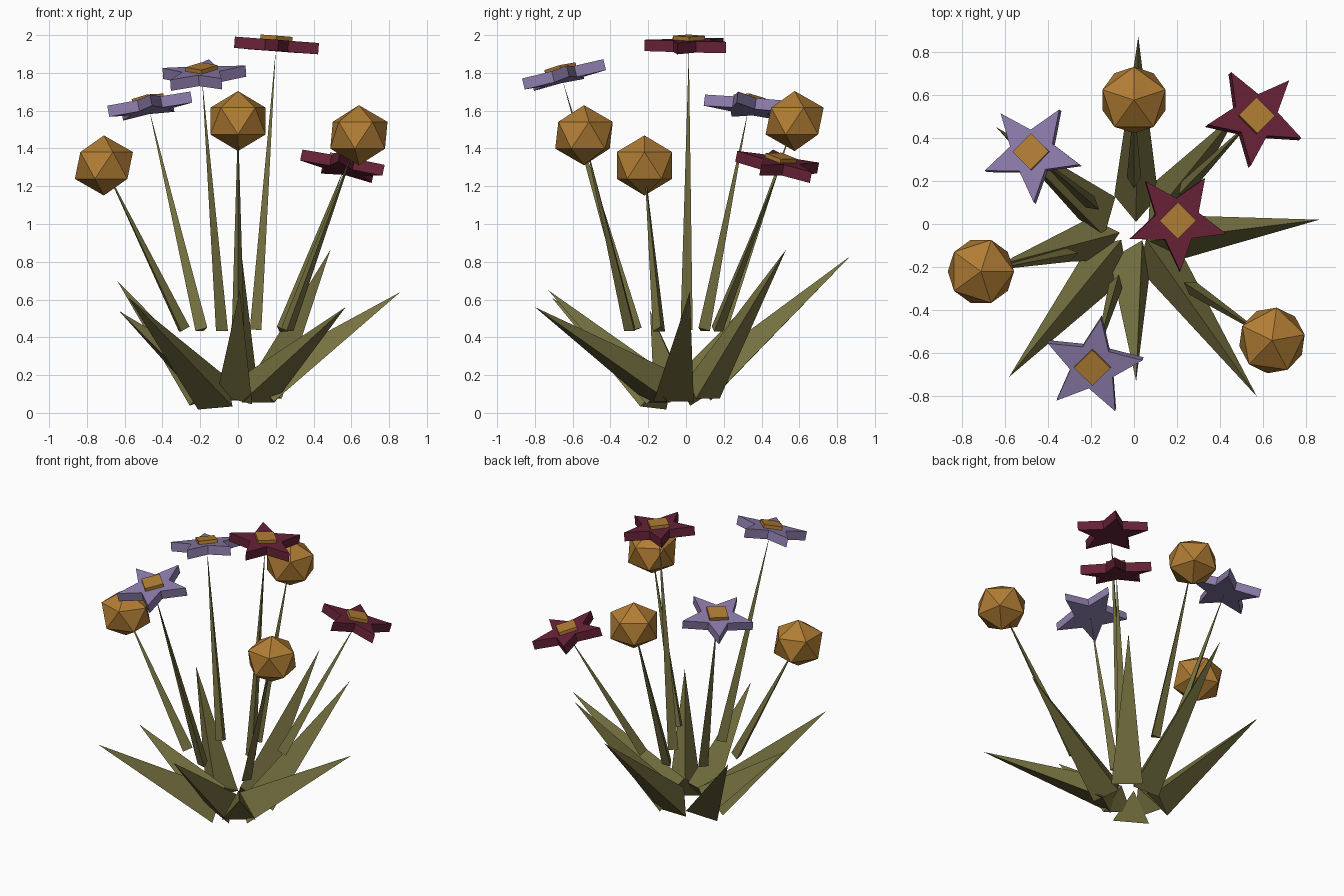
import bpy, math
from mathutils import Vector, Matrix

if "Cube" in bpy.data.objects:
    bpy.data.objects.remove(bpy.data.objects["Cube"])


def material(name, rgb):
    m = bpy.data.materials.new(name)
    m.diffuse_color = (*rgb, 1)
    m.use_nodes = True
    m.node_tree.nodes["Principled BSDF"].inputs["Base Color"].default_value = m.diffuse_color
    return m


GREEN = material("olive green", (0.18, 0.165, 0.052))
OCHRE = material("ochre", (0.44, 0.205, 0.035))
LAVENDER = material("lavender", (0.26, 0.20, 0.40))
MAROON = material("maroon", (0.135, 0.016, 0.038))


def finish(name, mat, matrix):
    ob = bpy.context.object
    ob.name = name
    ob.matrix_world = matrix
    ob.data.materials.append(mat)
    return ob


def spike(name, base, tip, radius, sides, roll=0):
    """Cone running from the centre of its base to its tip."""
    base, tip = Vector(base), Vector(tip)
    axis = tip - base
    bpy.ops.mesh.primitive_cone_add(vertices=sides, radius1=radius, radius2=0,
                                    depth=axis.length)
    rot = axis.to_track_quat('Z', 'Y').to_matrix().to_4x4()
    finish(name, GREEN, Matrix.Translation((base + tip) / 2) @ rot
           @ Matrix.Rotation(math.radians(roll), 4, 'Z'))


def head_matrix(p):
    """Star heads lean outward, away from the middle of the plant."""
    n = Vector((0.38 * p[0], 0.38 * p[1], 1))
    lean = Vector((0, 0, 1)).rotation_difference(n)
    return Matrix.Translation(p) @ lean.to_matrix().to_4x4()


def star(name, p, spin, mat):
    """Five-pointed extruded star with a raised square centre."""
    half = 0.03
    ring = []
    for i in range(10):
        a = math.radians(spin + 36 * i)
        r = 0.105 if i % 2 else 0.235
        ring.append((r * math.cos(a), r * math.sin(a)))
    verts = [(x, y, z) for z in (-half, half) for x, y in ring]
    faces = [tuple(range(9, -1, -1)), tuple(range(10, 20))]
    faces += [(i, (i + 1) % 10, 10 + (i + 1) % 10, 10 + i) for i in range(10)]
    me = bpy.data.meshes.new(name)
    me.from_pydata(verts, [], faces)
    ob = bpy.data.objects.new(name, me)
    bpy.context.collection.objects.link(ob)
    ob.matrix_world = head_matrix(p)
    me.materials.append(mat)
    bpy.ops.mesh.primitive_cylinder_add(vertices=4, radius=0.085, depth=0.05)
    finish(name + "_centre", OCHRE,
           head_matrix(p) @ Matrix.Translation((0, 0, 0.027)))


# leaves: three-sided spikes fanning out from the ground (tip, base, radius, roll)
leaves = [((0.86, 0.02, 0.64), (0.14, -0.07, 0.11), 0.124, 0),
          ((0.49, 0.53, 0.865), (0.125, 0.08, 0.11), 0.115, 0),
          ((0.02, 0.87, 0.83), (0.01, 0.09, 0.11), 0.118, 0),
          ((-0.64, 0.45, 0.70), (-0.16, 0.03, 0.11), 0.12, -25),
          ((-0.63, -0.19, 0.54), (-0.14, -0.06, 0.11), 0.118, 0),
          ((-0.58, -0.71, 0.61), (-0.10, -0.14, 0.08), 0.133, 5),
          ((0.01, -0.73, 0.65), (0.0, -0.15, 0.11), 0.115, -20),
          ((0.57, -0.80, 0.56), (0.09, -0.12, 0.11), 0.123, 0)]
for i, (tip, base, radius, roll) in enumerate(leaves):
    spike(f"leaf_{i + 1}", base, tip, radius, 3, roll)

# ball flowers: head position, foot of stem, spin
balls = [((0.0, 0.575, 1.545), (0.0, 0.20), 90),
         ((-0.71, -0.22, 1.31), (-0.29, -0.14), 0),
         ((0.64, -0.54, 1.47), (0.26, -0.29), 10)]
for i, (p, foot, spin) in enumerate(balls):
    bpy.ops.mesh.primitive_ico_sphere_add(subdivisions=1, radius=1)
    finish(f"ball_flower_{i + 1}", OCHRE, Matrix.Translation(p)
           @ Matrix.Rotation(math.radians(spin), 4, 'Z')
           @ Matrix.Diagonal((0.172, 0.172, 0.159, 1)))
    spike(f"ball_stem_{i + 1}", (*foot, 0.44), p, 0.038, 3)

# star flowers: head position, foot of stem, spin, colour
stars = [((-0.47, 0.33, 1.625), (-0.19, 0.09), 57, LAVENDER),
         ((-0.19, -0.655, 1.785), (-0.08, -0.27), 80, LAVENDER),
         ((0.20, 0.015, 1.945), (0.10, 0.0), 57, MAROON),
         ((0.56, 0.495, 1.31), (0.23, 0.16), 47, MAROON)]
for i, (p, foot, spin, mat) in enumerate(stars):
    star(f"star_flower_{i + 1}", p, spin, mat)
    spike(f"star_stem_{i + 1}", (*foot, 0.44), (p[0], p[1], p[2] - 0.02), 0.038, 3)
